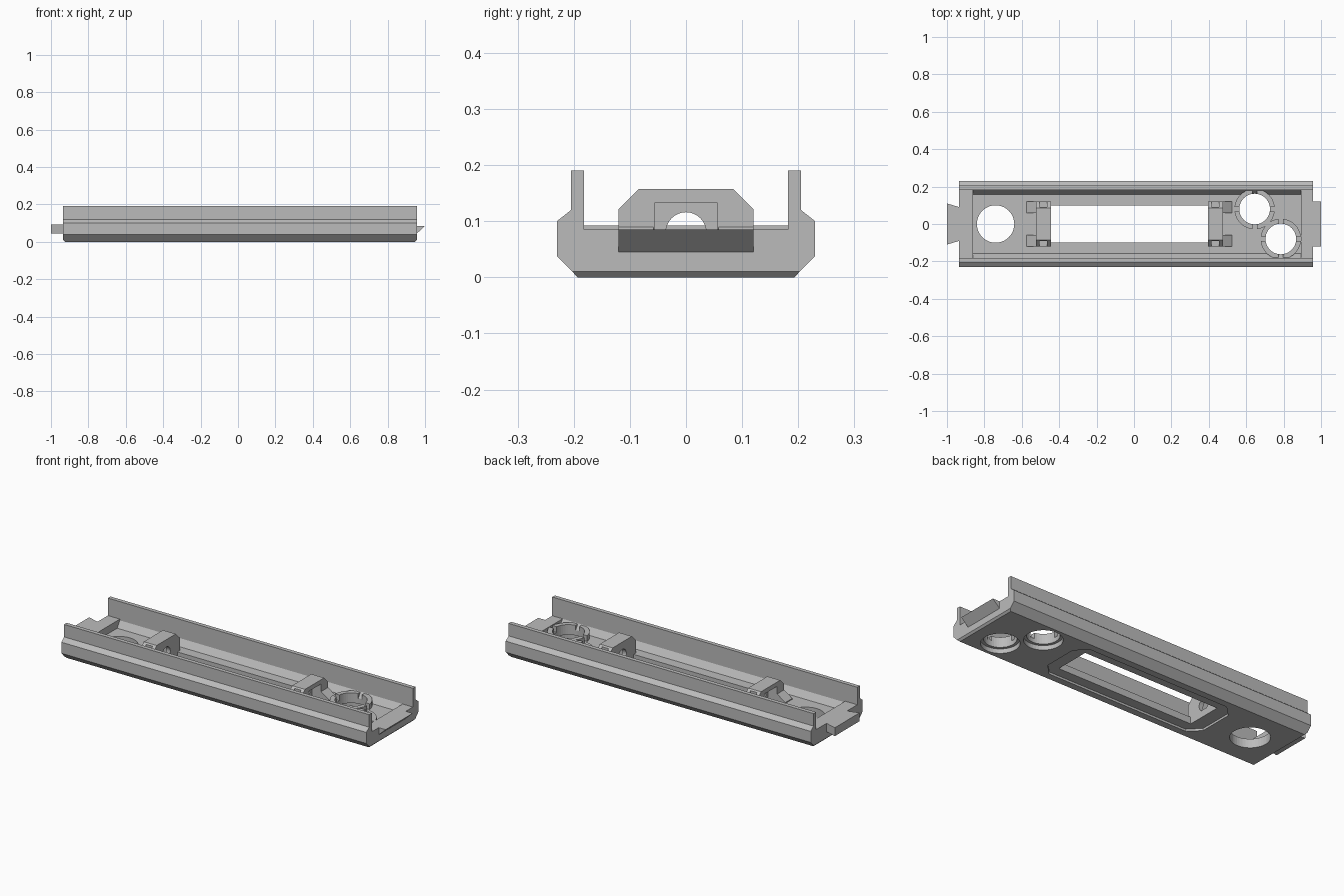
import bpy, bmesh, math
from mathutils import Vector

if "Cube" in bpy.data.objects:
    bpy.data.objects.remove(bpy.data.objects["Cube"])

grey = bpy.data.materials.new("light grey plastic")
grey.diffuse_color = (0.5, 0.5, 0.5, 1)
grey.use_nodes = True
grey.node_tree.nodes["Principled BSDF"].inputs["Base Color"].default_value = grey.diffuse_color


def prism(name, pts, a, b, axis):
    """Extrude a 2D outline from a to b: axis 'x' takes (y,z), 'y' takes (x,z), 'z' takes (x,y)."""
    place = {"x": lambda p, t: (t, p[0], p[1]),
             "y": lambda p, t: (p[0], t, p[1]),
             "z": lambda p, t: (p[0], p[1], t)}[axis]
    bm = bmesh.new()
    face = bm.faces.new([bm.verts.new(place(p, a)) for p in pts])
    ext = bmesh.ops.extrude_face_region(bm, geom=[face])
    move = Vector(place((0, 0), b - a))
    bmesh.ops.translate(bm, vec=move, verts=[v for v in ext["geom"] if isinstance(v, bmesh.types.BMVert)])
    bmesh.ops.recalc_face_normals(bm, faces=bm.faces)
    me = bpy.data.meshes.new(name)
    bm.to_mesh(me)
    bm.free()
    me.materials.append(grey)
    ob = bpy.data.objects.new(name, me)
    bpy.context.collection.objects.link(ob)
    return ob


def box(name, x0, x1, y0, y1, z0, z1):
    return prism(name, [(x0, y0), (x1, y0), (x1, y1), (x0, y1)], z0, z1, "z")


def cyl(name, x, y, r, z0, z1, axis="z", n=40):
    ring = [(x + r * math.cos(2 * math.pi * i / n), y + r * math.sin(2 * math.pi * i / n)) for i in range(n)]
    return prism(name, ring, z0, z1, axis)


def combine(ob, others, op="DIFFERENCE"):
    for o in others:
        m = ob.modifiers.new("cut", "BOOLEAN")
        m.operation, m.object, m.solver = op, o, "EXACT"
        bpy.context.view_layer.objects.active = ob
        bpy.ops.object.modifier_apply(modifier=m.name)
        bpy.data.objects.remove(o, do_unlink=True)


def mirrored(half):
    return half + [(-y, z) for y, z in reversed(half)]


XL, XR, FLOOR = -0.935, 0.957, 0.05

# Channel-shaped tray
tray = prism("tray", mirrored([(0.193, 0), (0.23, 0.038), (0.23, 0.1), (0.205, 0.12), (0.205, 0.19),
                               (0.182, 0.19), (0.182, 0.085), (0.158, FLOOR)]), XL, XR, "x")

# End ledges, dovetail tongue and wedge tongue
combine(tray, [
    box("left_ledge", XL, -0.86, -0.19, 0.19, 0.03, 0.092),
    box("right_ledge", 0.893, XR, -0.19, 0.19, 0.03, 0.085),
    prism("dovetail", [(-1, -0.11), (-0.9, -0.08), (-0.9, 0.08), (-1, 0.11)], 0.045, 0.092, "z"),
    prism("wedge", [(0.93, 0.045), (XR, 0.045), (1, 0.085), (0.93, 0.085)], -0.12, 0.12, "y"),
], "UNION")

# Small bevels under both ends
bevels = [prism("end_bevel", [(x - s * 0.01, -0.0), (x + s * 0.02, 0.03), (x + s * 0.02, -0.02), (x - s * 0.03, -0.02)],
                -0.3, 0.3, "y") for x, s in ((XL, -1), (XR, 1))]

# Window, octagonal recess underneath and round holes
x0, x1, y, c = -0.52, 0.47, 0.155, 0.06
octagon = [(x0 + c, -y), (x1 - c, -y), (x1, -y + c), (x1, y - c),
           (x1 - c, y), (x0 + c, y), (x0, y - c), (x0, -y + c)]
sockets = [(0.645, 0.08), (0.785, -0.08)]
cuts = bevels + [prism("recess", octagon, -0.02, 0.012, "z"),
                 box("window", -0.445, 0.395, -0.1, 0.1, -0.1, 0.3),
                 cyl("left_hole", -0.74, 0, 0.1, -0.1, 0.3)]
for sx, sy in sockets:
    cuts += [cyl("socket_hole", sx, sy, 0.082, -0.1, 0.3),
             cyl("counterbore", sx, sy, 0.097, -0.1, 0.025)]
combine(tray, cuts)

# Slotted collars around the two sockets
for i, (sx, sy) in enumerate(sockets):
    collar = cyl(f"socket_collar_{i + 1}", sx, sy, 0.108, FLOOR - 0.01, 0.082)
    combine(collar, [
        cyl("bore", sx, sy, 0.082, 0, 0.2),
        box("slot_x", sx - 0.2, sx + 0.2, sy - 0.012, sy + 0.012, FLOOR, 0.2),
        box("slot_y", sx - 0.012, sx + 0.012, sy - 0.2, sy + 0.2, FLOOR, 0.2)])

# Bearing blocks at the window ends, each with a hollow back, round hole and two sloped ribs
for side, xi, s in (("left", -0.445, -1), ("right", 0.395, 1)):
    X = lambda d: xi + s * d
    block = prism(side + "_bearing_block", mirrored([(0.12, FLOOR - 0.01), (0.12, 0.122), (0.085, 0.157)]),
                  min(xi, X(0.08)), max(xi, X(0.08)), "x")
    lo, hi = sorted((X(0.025), X(0.2)))
    cuts = [box("hollow", lo, hi, -0.055, 0.055, FLOOR, 0.133),
            cyl("shaft_hole", 0, 0.08, 0.036, xi - 0.2, xi + 0.2, "x", 32)]
    lo, hi = sorted((X(0.02), X(0.06)))
    for t in (-1, 1):
        ya, yb = sorted((t * 0.092, t * 0.2))
        cuts.append(box("side_slot", lo, hi, ya, yb, 0.1, 0.3))
        ya, yb = sorted((t * 0.058, t * 0.12))
        prism(f"{side}_rib_{'front' if t < 0 else 'back'}",
              [(X(0.07), FLOOR - 0.01), (X(0.13), FLOOR - 0.01), (X(0.13), FLOOR + 0.005), (X(0.08), 0.09),
               (X(0.07), 0.09)], ya, yb, "y")
    combine(block, cuts)
